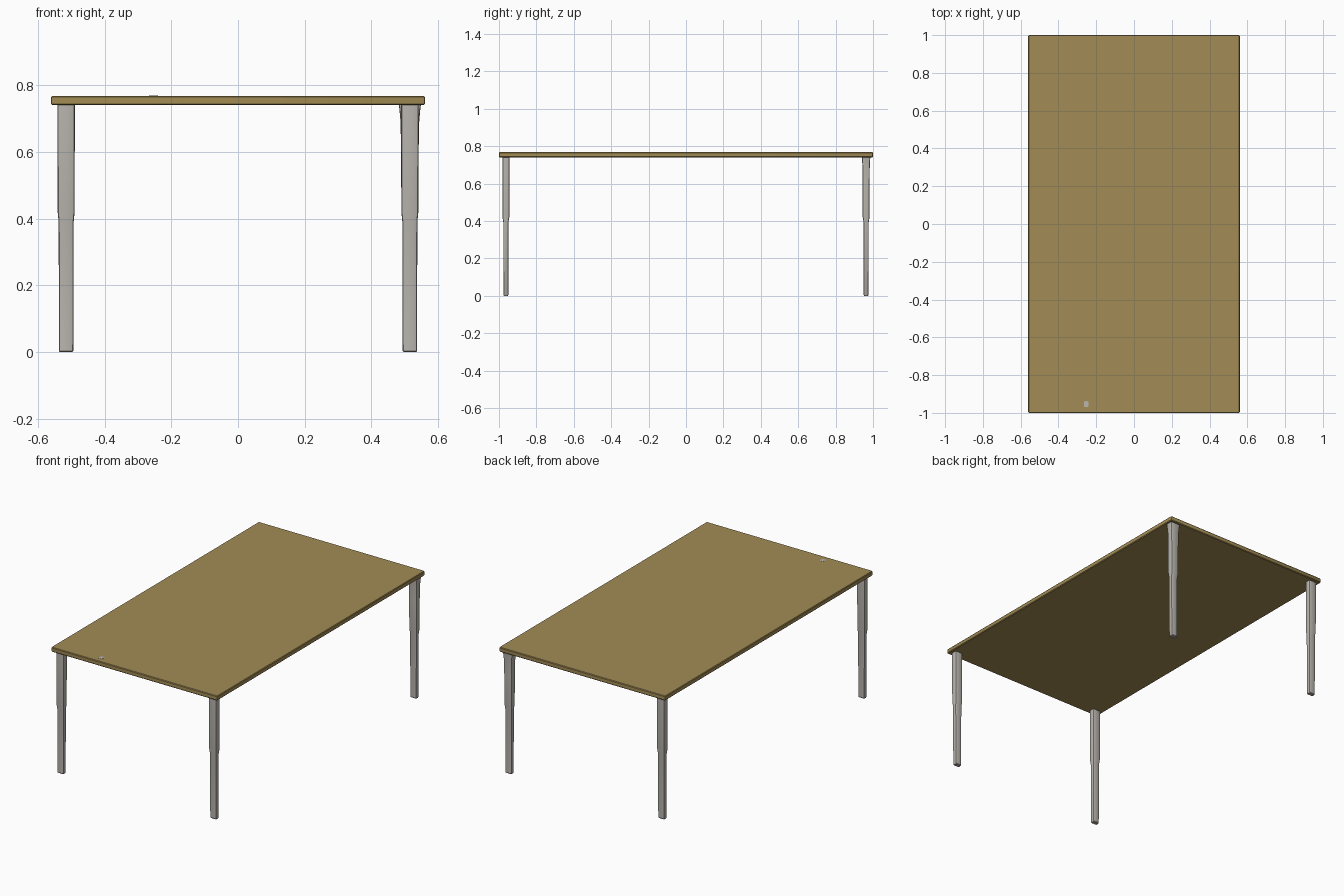
import bpy, bmesh, math

if "Cube" in bpy.data.objects:
    bpy.data.objects.remove(bpy.data.objects["Cube"])


def material(name, rgb):
    m = bpy.data.materials.new(name)
    m.diffuse_color = (*rgb, 1)
    m.use_nodes = True
    m.node_tree.nodes["Principled BSDF"].inputs["Base Color"].default_value = m.diffuse_color
    return m


wood = material("warm_wood", (0.36, 0.26, 0.09))
metal = material("light_grey_metal", (0.49, 0.465, 0.43))


def finish(bm, name, mat):
    bmesh.ops.recalc_face_normals(bm, faces=bm.faces)
    me = bpy.data.meshes.new(name)
    bm.to_mesh(me)
    bm.free()
    ob = bpy.data.objects.new(name, me)
    bpy.context.collection.objects.link(ob)
    me.materials.append(mat)
    bpy.context.view_layer.objects.active = ob
    ob.select_set(True)
    bpy.ops.object.shade_smooth_by_angle(angle=math.radians(35))
    ob.select_set(False)
    return ob


def ring(bm, cx, cy, z, hx, hy, r):
    """Rounded rectangle with three points per corner."""
    verts = []
    for i, (sx, sy) in enumerate([(1, 1), (-1, 1), (-1, -1), (1, -1)]):
        for k in range(3):
            a = math.radians(90 * i + 45 * k)
            verts.append(bm.verts.new((cx + sx * (hx - r) + r * math.cos(a),
                                       cy + sy * (hy - r) + r * math.sin(a), z)))
    return verts


def loft(name, cx, cy, sections, mat):
    bm = bmesh.new()
    rings = [ring(bm, cx, cy, *s) for s in sections]
    for a, b in zip(rings, rings[1:]):
        for i in range(len(a)):
            j = (i + 1) % len(a)
            bm.faces.new((a[i], a[j], b[j], b[i]))
    bm.faces.new(rings[0])
    bm.faces.new(rings[-1])
    return finish(bm, name, mat)


# Tabletop: thin slab with softened edges
loft("tabletop", 0, 0, [
    (0.740, 0.556, 0.996, 0.004), (0.744, 0.560, 1.0, 0.006),
    (0.764, 0.560, 1.0, 0.006), (0.768, 0.557, 0.997, 0.004)], wood)

# Legs: wide sleeve above, narrower shaft below (z, half x, half y, corner radius)
shaft = [(0.0, 0.019, 0.010, 0.005), (0.004, 0.0215, 0.013, 0.006),
         (0.390, 0.0225, 0.0135, 0.006), (0.420, 0.0255, 0.018, 0.007)]
straight_top = [(0.741, 0.026, 0.0185, 0.007)]
flared_top = [(0.600, 0.0262, 0.0185, 0.007), (0.690, 0.028, 0.0195, 0.007),
              (0.725, 0.031, 0.0215, 0.007), (0.741, 0.033, 0.0225, 0.007)]
for sx, side in ((-1, "left"), (1, "right")):
    for sy, end in ((-1, "front"), (1, "back")):
        flared = sx > 0 and sy > 0
        loft(f"{end}_{side}_leg", sx * 0.515, sy * 0.963,
             shaft + (flared_top if flared else straight_top), metal)

# Small plain inlay near the front edge of the top
loft("top_inlay", -0.253, -0.954, [
    (0.766, 0.013, 0.016, 0.008), (0.7686, 0.013, 0.016, 0.008)], metal)
